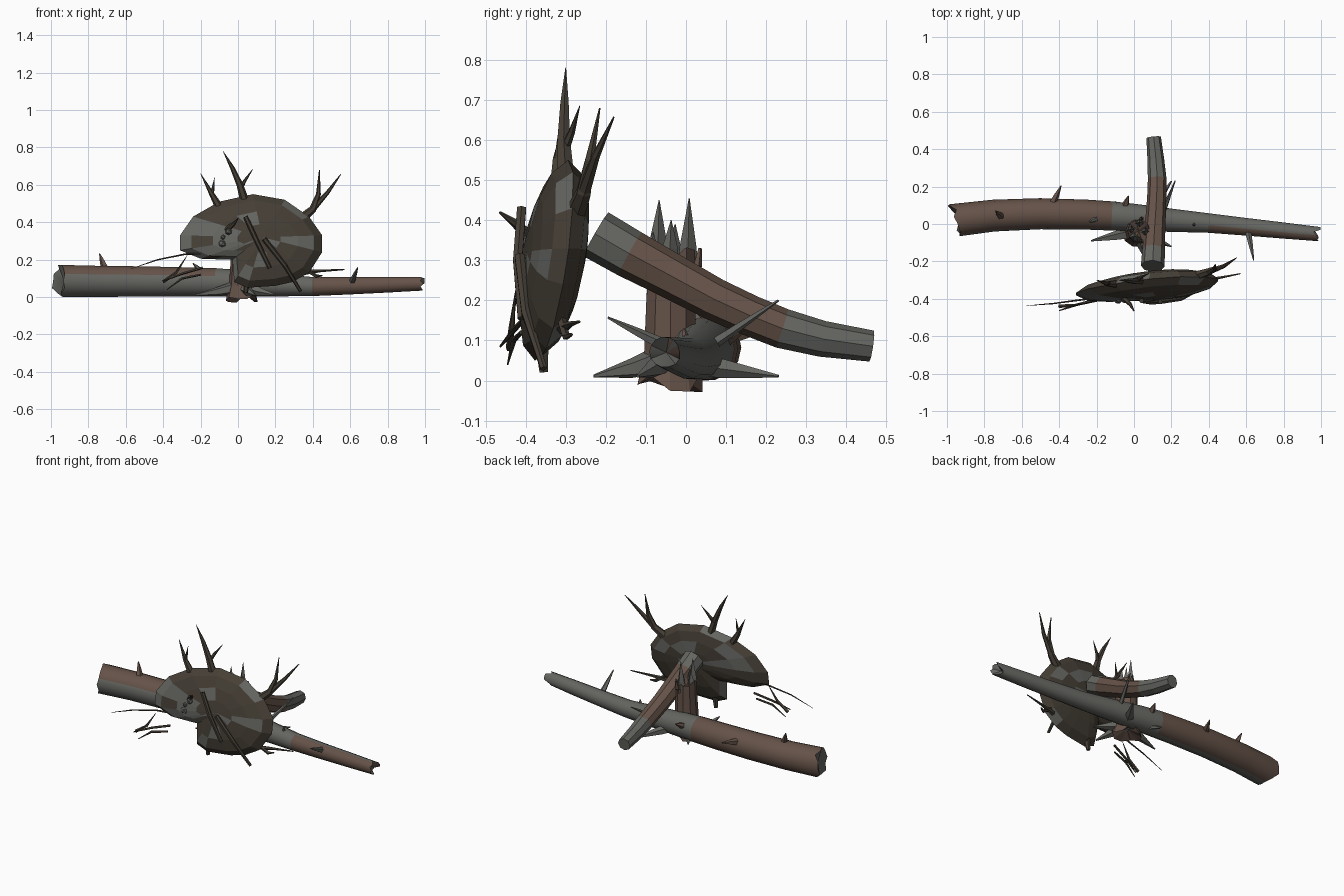
import bpy, bmesh, random
from math import sin, cos, pi, sqrt
from mathutils import Vector

random.seed(4)


def mat(name, c):
    m = bpy.data.materials.new(name)
    m.diffuse_color = (*c, 1)
    return m


MATS = [mat("weathered_grey", (0.13, 0.13, 0.12)), mat("brown_bark", (0.13, 0.085, 0.065)),
        mat("dark_bark", (0.06, 0.049, 0.036))]
GREY, BROWN, DARK = 0, 1, 2


def finish(bm, name, color, smooth):
    bmesh.ops.recalc_face_normals(bm, faces=bm.faces)
    me = bpy.data.meshes.new(name)
    for f in bm.faces:
        f.material_index = color(f) if callable(color) else color
        f.smooth = smooth
    bm.to_mesh(me)
    bm.free()
    for m in MATS:
        me.materials.append(m)
    ob = bpy.data.objects.new(name, me)
    bpy.context.collection.objects.link(ob)
    return ob


def tube(name, pts, sides=6, color=GREY, smooth=False, jag=0.0, dish=0.0):
    """Tapered tube through (x, y, z, radius) points; jag roughens the ends, dish hollows them."""
    P = [Vector(p[:3]) for p in pts]
    total = P[-1] - P[0]
    k = min(range(3), key=lambda i: abs(total[i]))
    ref = Vector([float(i == k) for i in range(3)])
    bm = bmesh.new()
    rings = []
    for i, p in enumerate(P):
        t = (P[min(i + 1, len(P) - 1)] - P[max(i - 1, 0)]).normalized()
        u = t.cross(ref).normalized()
        v = t.cross(u)
        end = -1 if i == 0 else (1 if i == len(P) - 1 else 0)
        rings.append([bm.verts.new(p + pts[i][3] * (u * cos(a) + v * sin(a))
                                   + t * end * random.uniform(-jag, jag))
                      for a in [2 * pi * j / sides for j in range(sides)]])
        if end:
            cap = bm.verts.new(p - t * end * dish)
            for j in range(sides):
                bm.faces.new((cap, rings[-1][j], rings[-1][(j + 1) % sides]))
    for a, b in zip(rings, rings[1:]):
        for j in range(sides):
            q = (j + 1) % sides
            bm.faces.new((a[j], a[q], b[q], b[j]))
    return finish(bm, name, color, smooth)


# Fallen trunk lying along x
def trunk_color(f):
    c = f.calc_center_median()
    if abs(f.normal.x) > 0.5:
        return GREY
    if c.x < -0.1:
        return BROWN if f.normal.z > 0.35 or f.normal.y > 0.2 else GREY
    return BROWN if c.x > 0.4 and f.normal.y < -0.2 else GREY


trunk = tube("fallen_trunk", [
    (-0.96, 0.02, 0.086, 0.088), (-0.75, 0.045, 0.084, 0.085), (-0.5, 0.055, 0.083, 0.083),
    (-0.25, 0.05, 0.08, 0.08), (-0.12, 0.043, 0.078, 0.078), (0, 0.035, 0.074, 0.073),
    (0.2, 0.02, 0.064, 0.062), (0.4, 0.005, 0.056, 0.052), (0.6, -0.015, 0.06, 0.047),
    (0.8, -0.035, 0.066, 0.043), (0.97, -0.052, 0.071, 0.038)],
    14, trunk_color, True, 0.03, 0.03)
bpy.context.view_layer.objects.active = trunk
trunk.select_set(True)
bpy.ops.object.shade_smooth_by_angle(angle=0.7)

# Broken stump with splinters and roots
tube("stump", [(0.02, -0.04, 0, 0.085), (0.02, -0.04, 0.06, 0.068), (0.025, -0.038, 0.2, 0.064),
               (0.025, -0.035, 0.31, 0.06)], 10, BROWN, False, 0.03, 0.03)
for x, y, z, r in [(0.0, -0.07, 0.45, 0.028), (0.03, 0.005, 0.455, 0.024), (0.06, -0.04, 0.4, 0.022),
                   (-0.015, -0.03, 0.39, 0.02), (0.03, -0.085, 0.37, 0.016)]:
    tube("stump_splinter", [(x, y, 0.26, r), (x, y, 0.33, r * 0.9), (x, y + 0.003, z, 0.001)], 4)
for x, y in [(-0.23, -0.09), (0.09, -0.23), (0.2, 0.23), (-0.1, 0.12), (0.2, -0.12)]:
    tube("root", [(0.02, -0.04, 0.06, 0.04), (0.5 * x + 0.01, 0.5 * y - 0.02, 0.03, 0.025),
                  (x, y, 0.011, 0.004)], 5, GREY)
tube("stump_twig", [(0.03, 0, 0.27, 0.014), (0.04, 0.03, 0.29, 0.012), (0.045, 0.035, 0.33, 0.005)], 5, BROWN)

# Log leaning across the trunk
tube("leaning_log", [
    (0.10, -0.225, 0.365, 0.063), (0.105, -0.14, 0.316, 0.061), (0.11, -0.05, 0.268, 0.057),
    (0.118, 0.07, 0.203, 0.053), (0.122, 0.16, 0.162, 0.051), (0.124, 0.24, 0.13, 0.05),
    (0.117, 0.34, 0.104, 0.045), (0.105, 0.463, 0.086, 0.039)], 8,
    lambda f: BROWN if -0.14 < f.calc_center_median().y < 0.24 else GREY)

# Snags along the trunk
for a, b, r, c in [((-0.71, 0.04, 0.15), (-0.74, 0.07, 0.232), 0.022, BROWN),
                   ((-0.44, 0.1, 0.11), (-0.39, 0.205, 0.13), 0.024, BROWN),
                   ((-0.05, 0.09, 0.1), (-0.03, 0.15, 0.13), 0.022, BROWN),
                   ((0.61, -0.04, 0.08), (0.64, -0.195, 0.157), 0.018, GREY),
                   ((0.32, 0, 0.09), (0.32, -0.005, 0.13), 0.015, BROWN),
                   ((0.15, 0.05, 0.08), (0.22, 0.23, 0.2), 0.016, GREY),
                   ((-0.2, 0.03, 0.14), (-0.24, 0.01, 0.18), 0.018, GREY)]:
    A, B = Vector(a), Vector(b)
    M = A.lerp(B, 0.5)
    tube("trunk_snag", [(*A, r), (*M, r * 0.65), (*B, 0.003)], 5, c)


# Upright root plate: a lens-shaped slab built from scaled copies of one outline
def plane_y(x, z):
    return -0.335 + 0.1 * (x - 0.07) + 0.16 * (z - 0.3)


outline = [(-0.31, 0.25), (-0.31, 0.33), (-0.24, 0.43), (-0.1, 0.51), (0.08, 0.55), (0.25, 0.52),
           (0.38, 0.43), (0.45, 0.33), (0.45, 0.24), (0.38, 0.13), (0.29, 0.08), (0.2, 0.06),
           (0.05, 0.05), (-0.02, 0.08), (-0.03, 0.2), (-0.12, 0.202), (-0.2, 0.205)]
cx, cz = 0.13, 0.32


def slab_color(f):
    c = f.calc_center_median()
    if f.normal.y < 0 and c.x < 0.0 and c.z < 0.42:
        return GREY if random.random() < 0.85 else DARK
    return GREY if random.random() < 0.14 else DARK


bm = bmesh.new()
rings = []
steps = [(-1, 0.3), (-1, 0.6), (-1, 0.86), (0, 1), (1, 0.86), (1, 0.6), (1, 0.3)]
for side, s in steps:
    ring = []
    for x, z in outline:
        px, pz = cx + (x - cx) * s, cz + (z - cz) * s
        ring.append(bm.verts.new((px, plane_y(px, pz) + side * 0.072 * sqrt(max(0, 1 - s * s)), pz)))
    rings.append(ring)
n = len(outline)
for a, b in zip(rings, rings[1:]):
    for j in range(n):
        q = (j + 1) % n
        bm.faces.new((a[j], a[q], b[q], b[j]))
for ring, side in ((rings[0], -1), (rings[-1], 1)):
    tip = bm.verts.new((cx, plane_y(cx, cz) + side * 0.072, cz))
    for j in range(n):
        bm.faces.new((tip, ring[j], ring[(j + 1) % n]))
finish(bm, "root_plate", slab_color, False)

# Forked branches on the top edge of the plate
for pts in [
    [(0.04, -0.3, 0.5, 0.025), (0.01, -0.305, 0.6, 0.018), (-0.03, -0.303, 0.69, 0.012), (-0.08, -0.3, 0.78, 0.001)],
    [(0.01, -0.305, 0.57, 0.013), (0.035, -0.285, 0.62, 0.009), (0.08, -0.265, 0.685, 0.001)],
    [(-0.1, -0.32, 0.48, 0.022), (-0.14, -0.32, 0.55, 0.014), (-0.2, -0.3, 0.66, 0.001)],
    [(-0.14, -0.32, 0.54, 0.012), (-0.125, -0.315, 0.64, 0.001)],
    [(0.34, -0.275, 0.42, 0.026), (0.4, -0.255, 0.47, 0.02), (0.43, -0.24, 0.55, 0.013), (0.435, -0.215, 0.68, 0.002)],
    [(0.4, -0.255, 0.47, 0.017), (0.48, -0.225, 0.56, 0.011), (0.55, -0.18, 0.657, 0.002)],
]:
    tube("edge_branch", pts, 6, DARK)

# Sticks and stubs on the front of the plate
for pts in [
    [(0.04, -0.41, 0.43, 0.013), (0.1, -0.42, 0.3, 0.013), (0.17, -0.41, 0.155, 0.011)],
    [(0.14, -0.415, 0.31, 0.014), (0.25, -0.4, 0.17, 0.012), (0.335, -0.355, 0.03, 0.009)],
    [(0.05, -0.36, 0.1, 0.02), (0.04, -0.355, 0.022, 0.012)],
    [(-0.06, -0.39, 0.36, 0.016), (-0.02, -0.43, 0.395, 0.01), (0.0, -0.465, 0.42, 0.003)],
]:
    tube("front_stick", pts, 6, DARK)
for x, y, z, r in [(-0.085, -0.405, 0.285, 0.024), (-0.05, -0.405, 0.35, 0.02), (-0.08, -0.41, 0.32, 0.014)]:
    bm = bmesh.new()
    bmesh.ops.create_icosphere(bm, subdivisions=1, radius=r)
    bmesh.ops.translate(bm, verts=bm.verts, vec=(x, y, z))
    finish(bm, "knot", GREY, False)

# Thin whips below the plate on the left, and small twigs on the right
for pts in [
    [(-0.11, -0.385, 0.235, 0.006), (-0.28, -0.405, 0.23, 0.005), (-0.43, -0.425, 0.2, 0.004), (-0.575, -0.437, 0.15, 0.001)],
    [(-0.19, -0.4, 0.157, 0.007), (-0.3, -0.43, 0.125, 0.007), (-0.4, -0.463, 0.085, 0.003)],
    [(-0.4, -0.44, 0.08, 0.01), (-0.33, -0.435, 0.13, 0.008), (-0.27, -0.425, 0.225, 0.001)],
    [(-0.2, -0.41, 0.12, 0.006), (-0.3, -0.43, 0.1, 0.007), (-0.38, -0.445, 0.04, 0.002)],
    [(0.34, -0.31, 0.13, 0.015), (0.44, -0.29, 0.14, 0.008), (0.57, -0.265, 0.147, 0.003)],
    [(0.36, -0.31, 0.15, 0.012), (0.42, -0.3, 0.11, 0.01), (0.45, -0.285, 0.115, 0.004)],
]:
    tube("twig", pts, 5, DARK)
